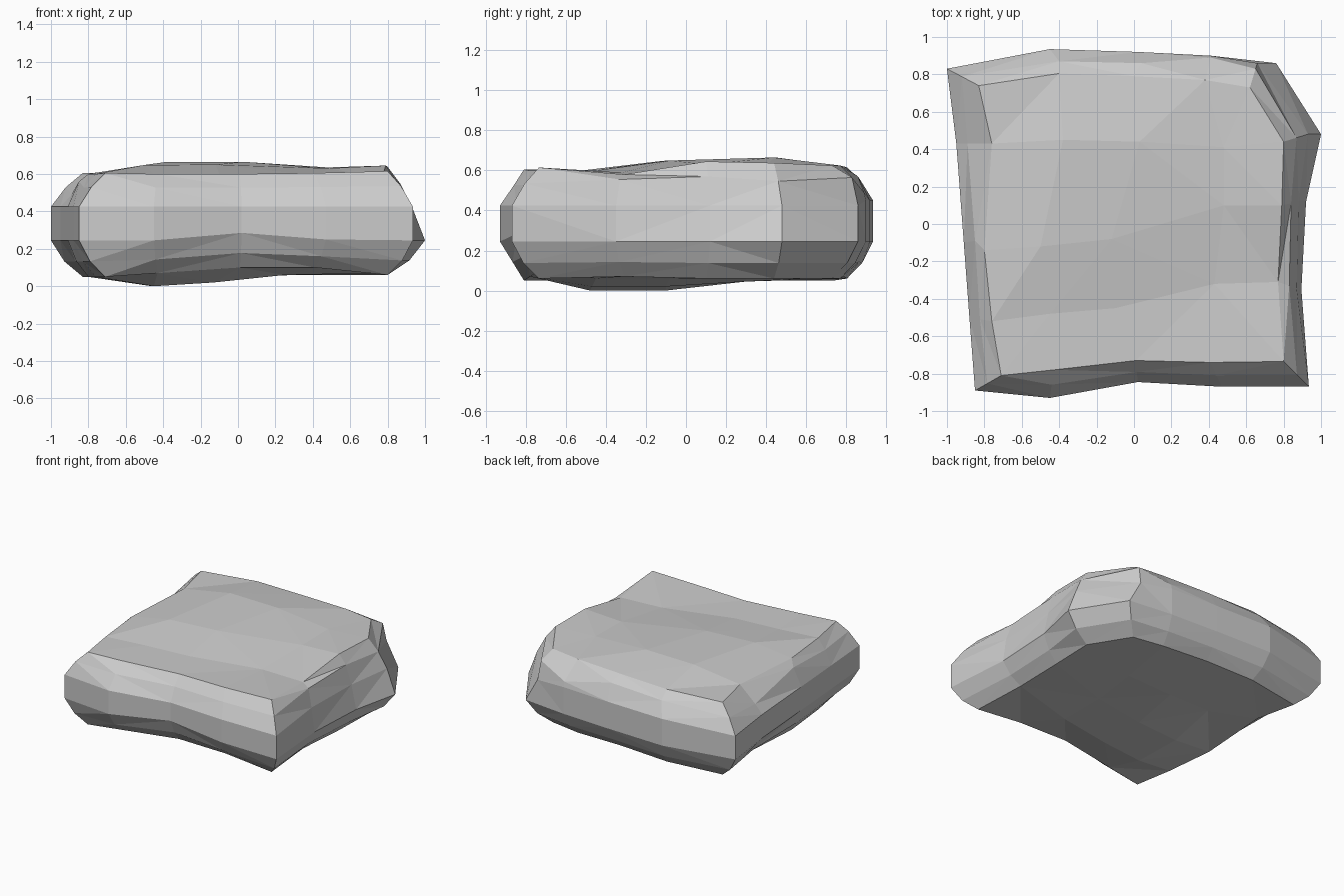
import bpy, bmesh

if "Cube" in bpy.data.objects:
    bpy.data.objects.remove(bpy.data.objects["Cube"])

N = 4  # segments per side; outlines run anticlockwise from the front-left corner

# widest outline of the slab (x, y)
outline = [(-.85, -.89), (-.45, -.93), (.02, -.845), (.47, -.87),
           (.935, -.87), (.895, -.35), (.92, .12), (1, .48),
           (.76, .86), (.41, .90), (.02, .92), (-.45, .935),
           (-1, .83), (-.95, .43), (-.91, -.10), (-.88, -.50)]
# places where the upper outline pulls inward
upper_shift = {5: (.87, -.35), 6: (.88, .12), 7: (.93, .48), 8: (.66, .86)}

# rim of the top face (x, y, z)
rim = [(-.71, -.81, .605), (-.43, -.78, .60), (.01, -.73, .60), (.41, -.74, .605),
       (.80, -.735, .615), (.77, -.31, .58), (.79, .10, .645), (.80, .44, .638),
       (.62, .73, .625), (.38, .77, .625), (0, .79, .62), (-.40, .805, .615),
       (-.83, .74, .605), (-.76, .43, .605), (-.80, -.14, .60), (-.76, -.52, .60)]
# rim heights of the underside
under_z = [.05, .07, .10, .10, .06, .07, .06, .06, .06, .06, .07, .06, .05, .05, .05, .05]
# small ledges and notches chipped below the rim
chips = {5: (.83, -.33, .555), 6: (.84, .11, .57), 8: (.65, .83, .565),
         9: (.41, .89, .49), 10: (.04, .86, .57), 11: (-.40, .87, .555),
         13: (-.89, .43, .49), 14: (-.85, -.09, .56)}

# inner points of the top face and of the underside, front to back
top_inner = [[(-.45, -.48, .60), (-.10, -.45, .60), (.43, -.32, .59)],
             [(-.50, -.12, .648), (-.12, -.08, .65), (.48, .10, .63)],
             [(-.38, .45, .665), (.03, .44, .665), (.48, .41, .635)]]
under_inner = [[(-.45, -.48, 0), (-.13, -.47, .02), (.25, -.45, .06)],
               [(-.46, -.10, 0), (-.13, -.10, .02), (.25, -.08, .06)],
               [(-.42, .30, .045), (-.08, .30, .045), (.30, .30, .06)]]

bm = bmesh.new()


def blend(a, b, t, z):
    return (a[0] + (b[0] - a[0]) * t, a[1] + (b[1] - a[1]) * t, z)


def cap(ring, inner):
    """Fill a ring of 16 points with a 4 x 4 grid."""
    grid = {}
    for k in range(N):
        grid[k, 0], grid[N, k] = ring[k], ring[N + k]
        grid[N - k, N], grid[0, N - k] = ring[2 * N + k], ring[3 * N + k]
    for j, row in enumerate(inner):
        for i, co in enumerate(row):
            grid[i + 1, j + 1] = bm.verts.new(co)
    for i in range(N):
        for j in range(N):
            bm.faces.new([grid[i, j], grid[i + 1, j], grid[i + 1, j + 1], grid[i, j + 1]])


# stacked rings from underside to top
levels = [[] for _ in range(6)]
for k, (o, r, uz) in enumerate(zip(outline, rim, under_z)):
    up = upper_shift.get(k, o)
    z_up = .45 if 9 <= k <= 11 else .425
    z_low = {2: .285, 3: .25}.get(k, .245)
    levels[0].append((r[0], r[1], uz))
    levels[1].append(blend(r, o, .58, (uz + z_low) / 2 - .015))
    levels[2].append((*o, z_low))
    levels[3].append((*up, z_up))
    levels[4].append(chips.get(k, blend(r, up, .53, (r[2] + z_up) / 2 + .015)))
    levels[5].append(r)
rings = [[bm.verts.new(co) for co in level] for level in levels]
for low, high in zip(rings, rings[1:]):
    for k in range(4 * N):
        n = (k + 1) % (4 * N)
        bm.faces.new([low[k], low[n], high[n], high[k]])

# top and underside
cap(rings[5], top_inner)
cap(rings[0], under_inner)

# chipped, flat facets
bmesh.ops.triangulate(bm, faces=bm.faces[:])
bmesh.ops.recalc_face_normals(bm, faces=bm.faces[:])
mesh = bpy.data.meshes.new("rock_slab")
bm.to_mesh(mesh)
bm.free()
bpy.context.collection.objects.link(bpy.data.objects.new("rock_slab", mesh))
